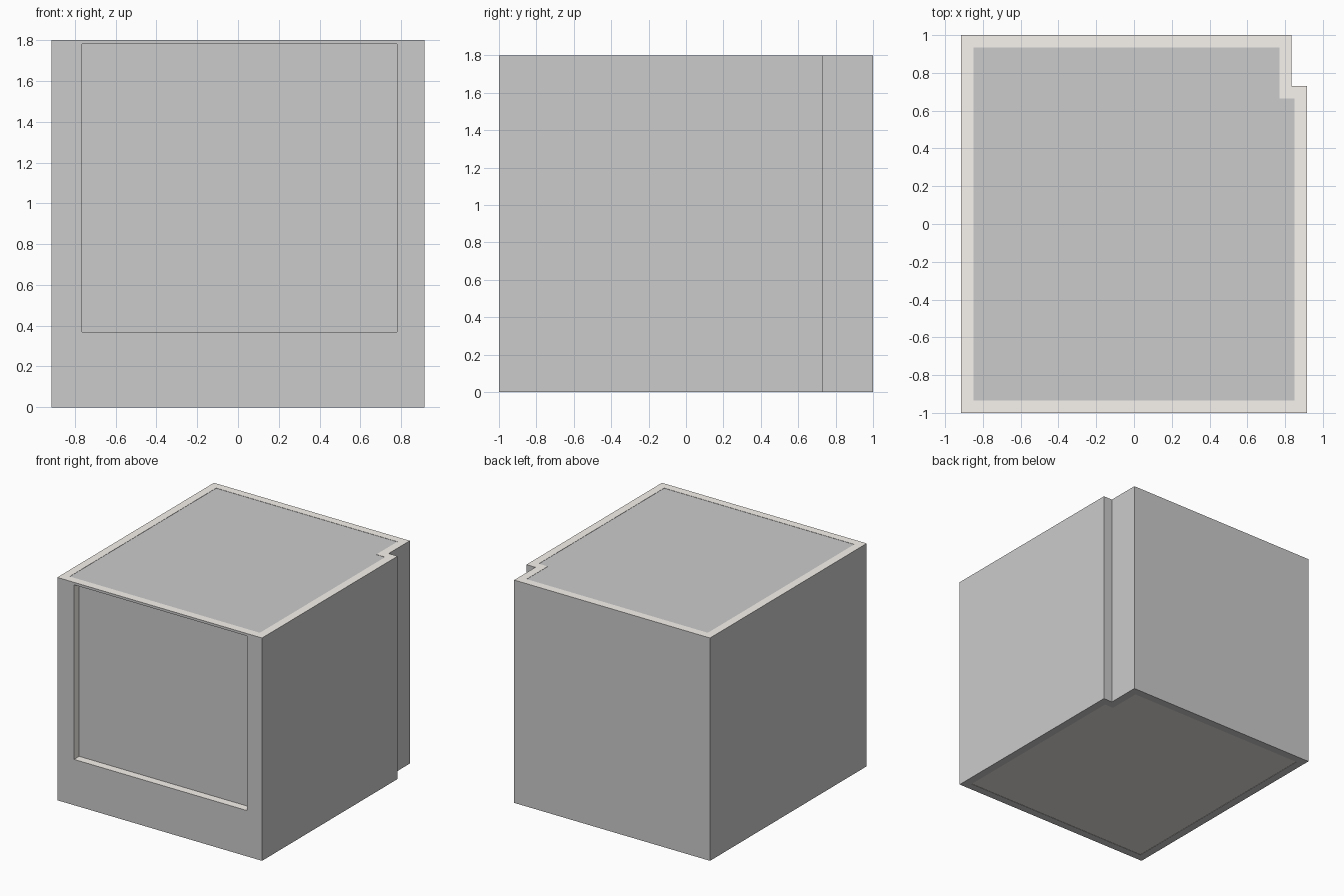
import bpy, bmesh

if "Cube" in bpy.data.objects:
    bpy.data.objects.remove(bpy.data.objects["Cube"])

HALF, NOTCH_X, NOTCH_Y, HEIGHT, WALL = 0.915, 0.835, 0.73, 1.8, 0.065


def outline(d):
    """Notched floor plan, moved inwards by d."""
    w, e = HALF - d, 1 - d
    nx, ny = NOTCH_X - d, NOTCH_Y - d
    return [(-w, -e), (w, -e), (w, ny), (nx, ny), (nx, e), (-w, e)]


def material(name, color):
    m = bpy.data.materials.new(name)
    m.diffuse_color = (*color, 1)
    m.use_nodes = True
    m.node_tree.nodes["Principled BSDF"].inputs["Base Color"].default_value = m.diffuse_color
    return m


def make_object(name, bm, mats=()):
    bmesh.ops.recalc_face_normals(bm, faces=bm.faces)
    mesh = bpy.data.meshes.new(name)
    bm.to_mesh(mesh)
    bm.free()
    for m in mats:
        mesh.materials.append(m)
    ob = bpy.data.objects.new(name, mesh)
    bpy.context.collection.objects.link(ob)
    return ob


def loop(bm, pts, z):
    return [bm.verts.new((x, y, z)) for x, y in pts]


grey = material("plain_grey", (0.8, 0.8, 0.8))
stone = material("pale_stone", (0.94, 0.90, 0.86))
underside = material("underside", (0.80, 0.76, 0.72))

# Outer walls: a closed ring following the floor plan
bm = bmesh.new()
rings = [loop(bm, outline(d), z) for d, z in
         ((0, 0), (0, HEIGHT), (WALL, HEIGHT), (WALL, 0))]
for k in range(4):
    a, b = rings[k], rings[(k + 1) % 4]
    for i in range(6):
        j = (i + 1) % 6
        bm.faces.new((a[i], a[j], b[j], b[i]))
walls = make_object("outer_walls", bm, (grey, stone))

# Large front opening
bm = bmesh.new()
x0, x1, z0, z1 = -0.765, 0.78, 0.37, 1.78
rect = [(x0, -1.1), (x1, -1.1), (x1, -0.9), (x0, -0.9)]
low, top = loop(bm, rect, z0), loop(bm, rect, z1)
bm.faces.new(low)
bm.faces.new(top)
for i in range(4):
    j = (i + 1) % 4
    bm.faces.new((low[i], low[j], top[j], top[i]))
cutter = make_object("opening_cutter", bm)
cutter.hide_render = True

cut = walls.modifiers.new("front_opening", 'BOOLEAN')
cut.operation = 'DIFFERENCE'
cut.solver = 'EXACT'
cut.object = cutter
bpy.context.view_layer.objects.active = walls
bpy.ops.object.modifier_apply(modifier=cut.name)
bpy.data.objects.remove(cutter)

# Pale rim on top and pale reveals around the opening
for p in walls.data.polygons:
    c, n = p.center, p.normal
    reveal = (-0.999 < c.y < -0.94 and abs(n.y) < 0.1
              and abs(c.x) < 0.8 and c.z > 0.3)
    p.material_index = int(n.z > 0.9 or reveal)

# Inner core: front panel, roof and floor, a hair below the rim
bm = bmesh.new()
low = loop(bm, outline(WALL), 0.002)
top = loop(bm, outline(WALL), HEIGHT - 0.002)
bm.faces.new(low)
bm.faces.new(top)
for i in range(6):
    j = (i + 1) % 6
    bm.faces.new((low[i], low[j], top[j], top[i]))
core = make_object("inner_core", bm, (grey, underside))
for p in core.data.polygons:
    p.material_index = int(p.normal.z < -0.9)
